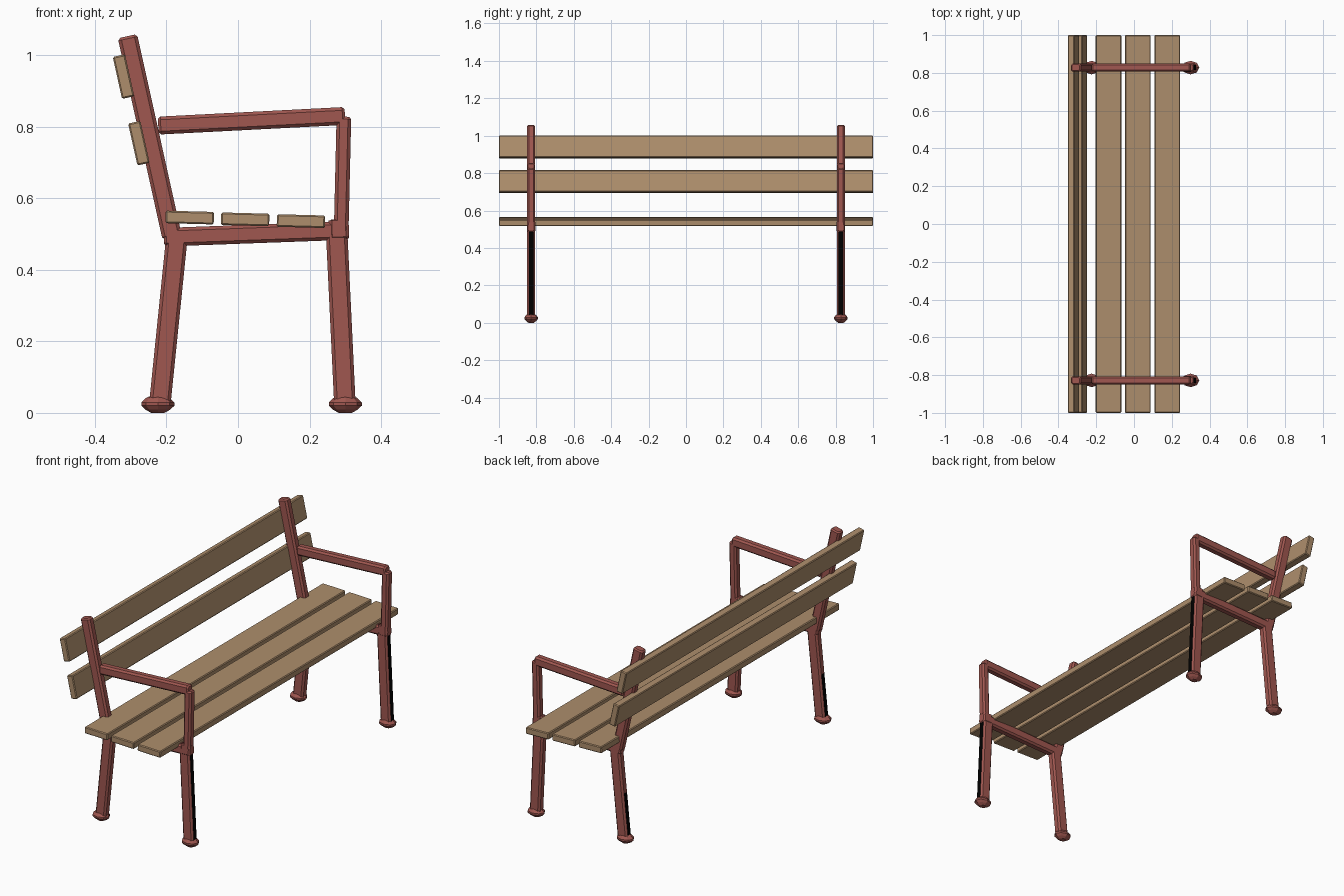
import bpy, bmesh, math
from mathutils import Vector

cube = bpy.data.objects.get("Cube")
if cube:
    bpy.data.objects.remove(cube, do_unlink=True)


def material(name, rgb):
    m = bpy.data.materials.new(name)
    m.use_nodes = True
    col = (*rgb, 1)
    m.diffuse_color = col
    m.node_tree.nodes["Principled BSDF"].inputs["Base Color"].default_value = col
    return m


WOOD = material("tan wood", (0.42, 0.27, 0.15))
RED = material("red paint", (0.35, 0.095, 0.08))
BLACK = material("black", (0, 0, 0))


def loft(name, rings, mats):
    """Skin a stack of equal point rings and cap both ends."""
    bm = bmesh.new()
    loops = [[bm.verts.new(p) for p in ring] for ring in rings]
    n = len(loops[0])
    for a, b in zip(loops, loops[1:]):
        for i in range(n):
            j = (i + 1) % n
            bm.faces.new((a[i], a[j], b[j], b[i]))
    bm.faces.new(loops[0])
    bm.faces.new(loops[-1])
    bmesh.ops.recalc_face_normals(bm, faces=bm.faces)
    mesh = bpy.data.meshes.new(name)
    bm.to_mesh(mesh)
    bm.free()
    for m in mats:
        mesh.materials.append(m)
    obj = bpy.data.objects.new(name, mesh)
    bpy.context.collection.objects.link(obj)
    return obj


def bar(name, start, end, width, y, depth=0.043, dark=0, dark_to=1.0):
    """Chamfered bar between two (x, z) points; dark is the side painted black."""
    a, b = Vector((start[0], y, start[1])), Vector((end[0], y, end[1]))
    axis = b - a
    length = axis.length
    axis.normalize()
    across = Vector((0, 1, 0)).cross(axis)
    c, w, d = 0.009, width / 2, depth / 2
    profile = [(w, c - d), (w, d - c), (w - c, d), (c - w, d),
               (-w, d - c), (-w, c - d), (c - w, -d), (w - c, -d)]
    cuts = [(0, 0.75), (0.007, 1), (length * min(dark_to, 0.95), 1),
            (length - 0.007, 1), (length, 0.75)]
    rings = [[a + axis * t + (across * u + Vector((0, 1, 0)) * v) * s
              for u, v in profile] for t, s in cuts]
    obj = loft(name, rings, [RED, BLACK])
    if dark:
        for f in obj.data.polygons:
            if f.normal.x * dark > 0.9 and f.center.z < a.z + axis.z * length * dark_to:
                f.material_index = 1


def foot(name, x, y):
    """Flattened eight-sided knob under a leg."""
    rings = []
    for z, s in ((0, 0.4), (0.009, 0.75), (0.02, 1), (0.029, 1), (0.042, 0.72), (0.048, 0.4)):
        rings.append([(x + 0.046 * s * math.cos(k * math.pi / 4),
                       y + 0.036 * s * math.sin(k * math.pi / 4), z) for k in range(8)])
    loft(name, rings, [RED])


def slat(name, x, z, width, angle):
    """Full-length board with lightly chamfered edges."""
    bpy.ops.mesh.primitive_cube_add(size=1, location=(x, 0, z), rotation=(0, math.radians(angle), 0))
    obj = bpy.context.object
    obj.name = name
    obj.scale = (width, 2, 0.035)
    bpy.ops.object.transform_apply(location=False, rotation=False, scale=True)
    bevel = obj.modifiers.new("edges", "BEVEL")
    bevel.width, bevel.segments = 0.004, 1
    obj.data.materials.append(WOOD)


# Metal end frames
for end, y in (("front", -0.828), ("back", 0.828)):
    bar(end + "_left_leg", (0.299, 0.02), (0.276, 0.5), 0.06, y, dark=1)
    bar(end + "_right_leg", (-0.219, 0.02), (-0.17, 0.5), 0.06, y, dark=-1, dark_to=0.5)
    foot(end + "_left_foot", 0.3, y)
    foot(end + "_right_foot", -0.224, y)
    bar(end + "_seat_beam", (-0.207, 0.491), (0.31, 0.51), 0.052, y)
    bar(end + "_beam_joint", (0.283, 0.485), (0.281, 0.541), 0.056, y, depth=0.046)
    bar(end + "_back_post", (-0.184, 0.49), (-0.309, 1.053), 0.055, y)
    bar(end + "_arm_post", (0.289, 0.53), (0.296, 0.828), 0.041, y)
    bar(end + "_armrest", (-0.223, 0.803), (0.299, 0.83), 0.05, y)

# Seat boards
for i, (x, z) in enumerate(((-0.135, 0.546), (0.02, 0.541), (0.176, 0.536))):
    slat("seat_slat_%d" % (i + 1), x, z, 0.135, 1.5)

# Backrest boards
slat("upper_back_slat", -0.32, 0.94, 0.12, 77.5)
slat("lower_back_slat", -0.277, 0.754, 0.12, 77.5)
